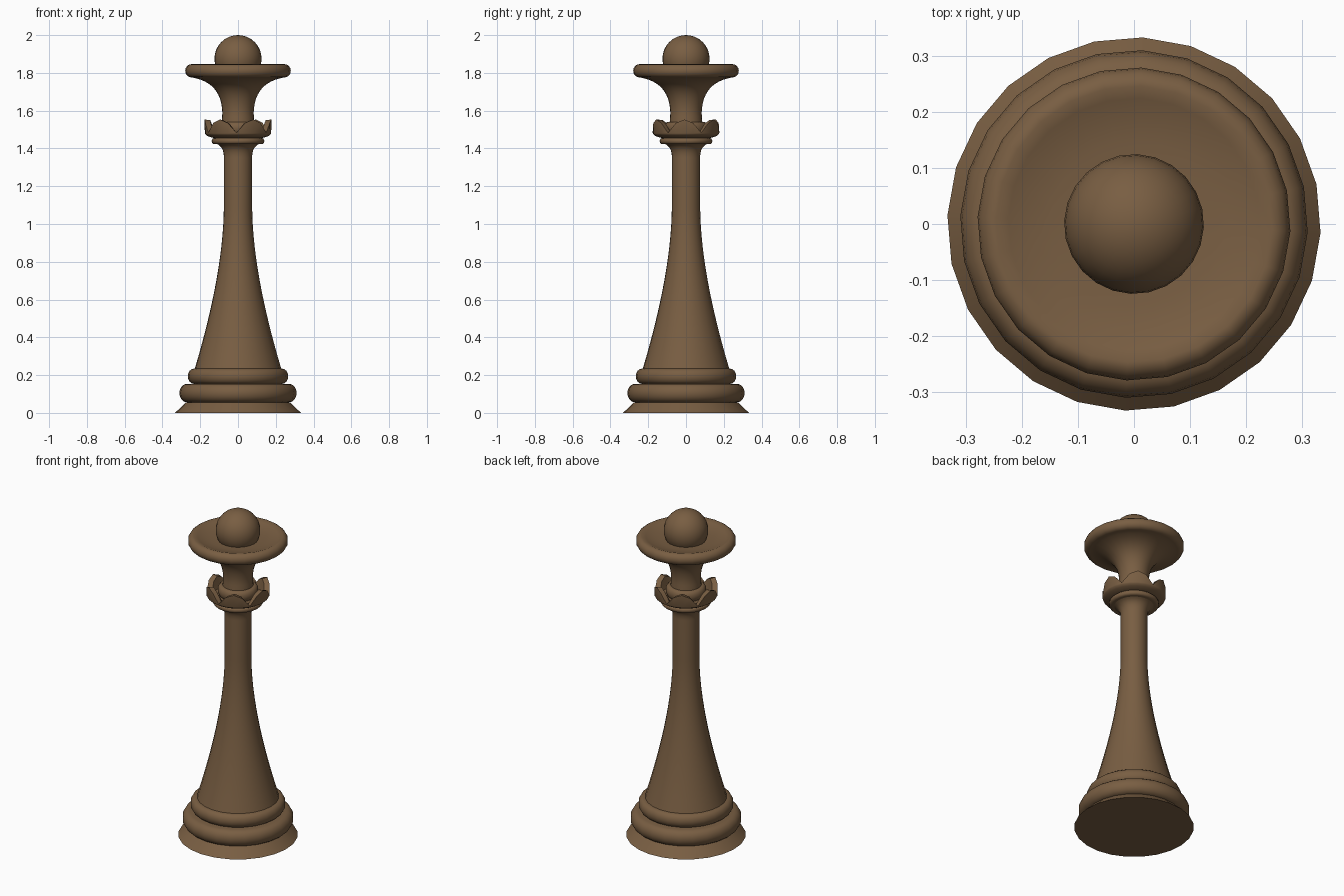
import bpy, bmesh, math

if "Cube" in bpy.data.objects:
    bpy.data.objects.remove(bpy.data.objects["Cube"])

SIDES = 24
TURN = math.radians(-2.7)

wood = bpy.data.materials.new("brown_wood")
wood.diffuse_color = (0.19, 0.112, 0.055, 1)
wood.use_nodes = True
wood.node_tree.nodes["Principled BSDF"].inputs["Base Color"].default_value = wood.diffuse_color


def finish(name, bm, angle=38):
    bmesh.ops.remove_doubles(bm, verts=bm.verts, dist=1e-5)
    me = bpy.data.meshes.new(name)
    bm.to_mesh(me)
    bm.free()
    me.materials.append(wood)
    ob = bpy.data.objects.new(name, me)
    bpy.context.collection.objects.link(ob)
    bpy.ops.object.select_all(action='DESELECT')
    ob.select_set(True)
    bpy.context.view_layer.objects.active = ob
    bpy.ops.object.shade_smooth_by_angle(angle=math.radians(angle))
    return ob


def lathe(name, profile, lift=None, angle=38):
    """Spin (radius, height) points, bottom to top on the outside.
    lift(i, j, z) may change the height of profile point j at side i."""
    bm = bmesh.new()
    rows = []
    for j, (r, z) in enumerate(profile):
        row = []
        for i in range(SIDES):
            a = TURN + 2 * math.pi * i / SIDES
            h = lift(i, j, z) if lift else z
            row.append(bm.verts.new((r * math.cos(a), r * math.sin(a), h)))
        rows.append(row)
    for lo, hi in zip(rows, rows[1:]):
        for i in range(SIDES):
            k = (i + 1) % SIDES
            bm.faces.new((lo[i], lo[k], hi[k], hi[i]))
    return finish(name, bm, angle)


def arc(r, z, w, h, n=8):
    """Outward half ellipse centred on (r, z)."""
    return [(r + w * math.cos(t), z + h * math.sin(t))
            for t in (-math.pi / 2 + math.pi * i / n for i in range(n + 1))]


def bend(p, c, q, n=14):
    """Quadratic curve from p to q, pulled towards c."""
    return [tuple((1 - t) ** 2 * a + 2 * t * (1 - t) * b + t * t * d
                  for a, b, d in zip(p, c, q))
            for t in (i / n for i in range(n + 1))]


# Foot with closed underside, and the two rounded base rings
lathe("foot", [(0, 0), (0.334, 0), (0.275, 0.056)])
lathe("lower_base_ring", [(0.25, 0.056)] + arc(0.27, 0.105, 0.041, 0.049) + [(0.22, 0.154)])
lathe("upper_base_ring", [(0.22, 0.154)] + arc(0.235, 0.194, 0.031, 0.04) + [(0.21, 0.234)])

# Tapering stem, flared under the collar
lathe("stem", bend((0.229, 0.234), (0.075, 0.75), (0.075, 1.1))
      + [(0.075, 1.35)] + bend((0.075, 1.36), (0.077, 1.41), (0.115, 1.425), 6))

# Thin collar disc below the coronet
lathe("collar_disc", [(0.1, 1.423)] + arc(0.125, 1.439, 0.015, 0.016, 6) + [(0.1, 1.455)])

# Coronet with six points: the top two profile points are lowered in the notches
DROP = (0.0, 0.018, 0.07, 0.018)


def notch(i, j, z):
    return z - DROP[i % 4] if j in (5, 6) else z


lathe("coronet", [(0.11, 1.453), (0.135, 1.457), (0.16, 1.465), (0.173, 1.474),
                  (0.176, 1.48), (0.177, 1.553), (0.147, 1.55), (0.135, 1.478),
                  (0.09, 1.475)], notch, 30)

# Rounded ring inside the coronet
lathe("neck_ring", [(0.09, 1.475)] + arc(0.092, 1.508, 0.022, 0.033) + [(0.08, 1.541)])

# Neck opening into the flared head with its rounded rim and shallow dish
lathe("flared_head", [(0.087, 1.53), (0.084, 1.57)]
      + bend((0.083, 1.59), (0.088, 1.75), (0.245, 1.776), 12)
      + arc(0.247, 1.811, 0.033, 0.035)
      + [(0.225, 1.838), (0.19, 1.828), (0.15, 1.822), (0.1, 1.82), (0.0, 1.82)], angle=45)

# Ball finial
bm = bmesh.new()
bmesh.ops.create_uvsphere(bm, u_segments=SIDES, v_segments=16, radius=0.125)
ball = finish("ball_finial", bm)
ball.location.z = 1.875
ball.rotation_euler.z = TURN
